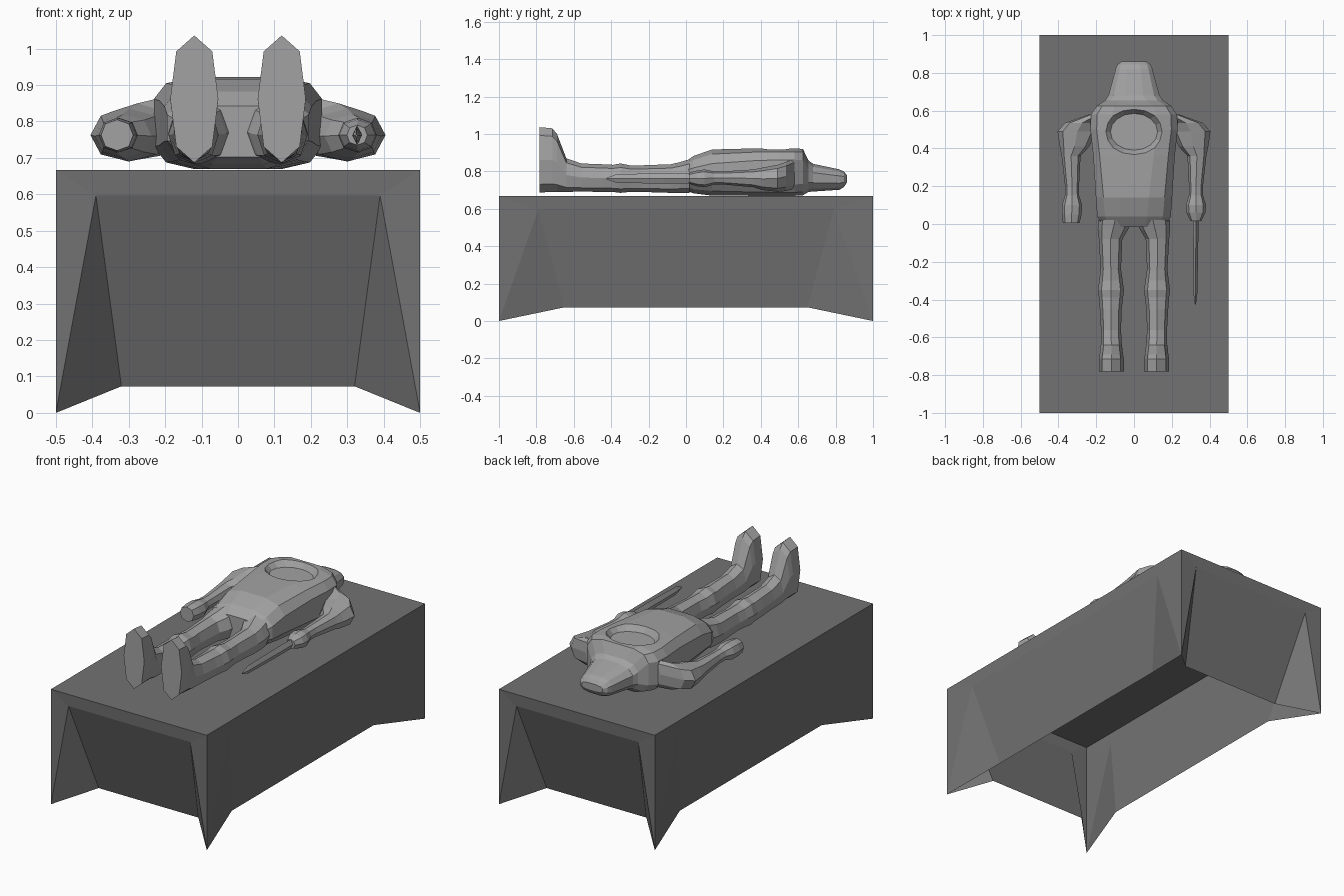
import bpy, bmesh, math

if "Cube" in bpy.data.objects:
    bpy.data.objects.remove(bpy.data.objects["Cube"])


def material(name, v):
    m = bpy.data.materials.new(name)
    m.diffuse_color = (v, v, v, 1)
    m.use_nodes = True
    m.node_tree.nodes["Principled BSDF"].inputs["Base Color"].default_value = m.diffuse_color
    return m


DARK = material("dark stone", 0.17)
LIGHT = material("light stone", 0.36)


def finish(name, bm, mat):
    bmesh.ops.recalc_face_normals(bm, faces=bm.faces)
    me = bpy.data.meshes.new(name)
    bm.to_mesh(me)
    bm.free()
    me.materials.append(mat)
    ob = bpy.data.objects.new(name, me)
    bpy.context.collection.objects.link(ob)
    return ob


def loft(name, rings, sides=8, side=1, phase=0.5):
    """Rings along y: (y, centre x, half width, z low, z high, squareness)."""
    bm = bmesh.new()
    prev = None
    fit = 1 / math.cos(math.pi * phase / sides)
    for y, cx, rx, z0, z1, p in rings:
        cur = []
        for i in range(sides):
            a = 2 * math.pi * (i + phase) / sides
            c, s = math.cos(a), math.sin(a)
            u = math.copysign(abs(c) ** (2 / p), c) * (fit if p == 2 else 1)
            w = math.copysign(abs(s) ** (2 / p), s) * (fit if p == 2 else 1)
            cur.append(bm.verts.new((side * (cx + rx * u), y,
                                     (z0 + z1) / 2 + (z1 - z0) / 2 * w)))
        if prev:
            for i in range(sides):
                j = (i + 1) % sides
                bm.faces.new((prev[i], prev[j], cur[j], cur[i]))
        else:
            bm.faces.new(cur)
        prev = cur
    bm.faces.new(prev)
    return finish(name, bm, LIGHT)


# Slab: open-bottomed shell with slanted panels set between the corner legs
H = 0.667
bm = bmesh.new()
corners = [(-.5, -1), (.5, -1), (.5, 1), (-.5, 1)]
top = [bm.verts.new((x, y, H)) for x, y in corners]
foot = [bm.verts.new((x, y, 0)) for x, y in corners]
bm.faces.new(top)
for i in range(4):
    j = (i + 1) % 4
    end = i % 2 == 0
    sgn = -1 if i in (0, 3) else 1
    half_t, half_b, depth = (.39, .32, .18) if end else (.79, .65, .085)

    def panel_point(k, half, inset, z):
        x, y = corners[k]
        if end:
            return bm.verts.new((math.copysign(half, x), sgn * (1 - inset), z))
        return bm.verts.new((sgn * (.5 - inset), math.copysign(half, y), z))

    ti, tj = (panel_point(k, half_t, .004, .597) for k in (i, j))
    bi, bj = (panel_point(k, half_b, depth, .073) for k in (i, j))
    bm.faces.new((top[i], top[j], tj, ti))
    bm.faces.new((ti, tj, bj, bi))
    for t, f, a, b in ((top[i], foot[i], ti, bi), (top[j], foot[j], tj, bj)):
        bm.faces.new((t, a, f))
        bm.faces.new((a, b, f))
finish("slab", bm, DARK)

# Torso
torso = loft("torso", [
    (-.015, 0, .165, .70, .845, 2.6), (.04, 0, .20, .68, .885, 2.6),
    (.14, 0, .207, .667, .92, 2.8), (.36, 0, .22, .667, .925, 3.6),
    (.50, 0, .235, .667, .925, 4), (.58, 0, .232, .667, .925, 4),
    (.625, 0, .20, .67, .922, 4), (.655, 0, .155, .688, .86, 3),
    (.68, 0, .14, .69, .842, 2.6)], sides=12)

# Dished oval hollow in the chest
bpy.ops.mesh.primitive_cone_add(vertices=16, radius1=.125, radius2=.18, depth=.06,
                                location=(0, .488, .92), end_fill_type='NGON')
cutter = bpy.context.object
cutter.scale = (1, .78, 1)
cutter.hide_render = True
cutter.data.materials.append(LIGHT)
mod = torso.modifiers.new("hollow", 'BOOLEAN')
mod.operation = 'DIFFERENCE'
mod.solver = 'EXACT'
mod.object = cutter
bpy.context.view_layer.objects.active = torso
bpy.ops.object.modifier_apply(modifier="hollow")
bpy.data.objects.remove(cutter)

# Hooded head
loft("head", [(.64, 0, .145, .69, .85, 2.6), (.68, 0, .139, .69, .842, 2.6),
              (.82, 0, .10, .70, .812, 2.6), (.845, 0, .09, .715, .80, 2.6),
              (.86, 0, .068, .74, .78, 2.6)], sides=12)

# Legs with upright feet, and arms
for s, word in ((-1, "left"), (1, "right")):
    loft(word + "_leg", [
        (-.782, .12, .066, .687, 1.036, 2.4), (-.715, .12, .066, .69, 1.03, 2.4),
        (-.69, .12, .062, .69, 1.0, 2.4), (-.64, .12, .056, .69, .87, 2.2),
        (-.56, .122, .053, .692, .842, 2.2), (-.45, .123, .058, .69, .838, 2.2),
        (-.39, .122, .064, .69, .835, 2.2), (-.35, .122, .069, .685, .842, 2.2),
        (-.30, .122, .062, .69, .832, 2.2), (-.24, .123, .054, .69, .832, 2.2),
        (-.08, .124, .062, .685, .838, 2.2), (-.03, .112, .08, .685, .85, 2.2),
        (.02, .10, .09, .685, .865, 2.2)], side=s, phase=0)

    arm = [(.58, .19, .05, .71, .87, 2.2), (.535, .275, .09, .695, .85, 2.2),
           (.49, .30, .105, .69, .835, 2.2), (.41, .315, .078, .70, .82, 2.2),
           (.36, .333, .05, .715, .81, 2.2), (.20, .328, .037, .73, .80, 2.2),
           (.15, .328, .038, .73, .80, 2.2), (.10, .328, .053, .715, .81, 2.2)]
    if s < 0:
        arm += [(.05, .33, .052, .715, .81, 2.2), (.005, .332, .044, .72, .805, 2.2)]
    else:
        arm += [(.06, .328, .05, .72, .805, 2.2), (.015, .327, .028, .735, .79, 2.2)]
    loft(word + "_arm", arm, side=s, phase=0)

# Blade held in the right hand
loft("blade", [(.05, .327, .014, .735, .79, 2), (-.12, .327, .013, .735, .79, 2),
               (-.37, .325, .010, .738, .785, 2), (-.425, .325, .003, .757, .765, 2)],
     sides=4, phase=0)
